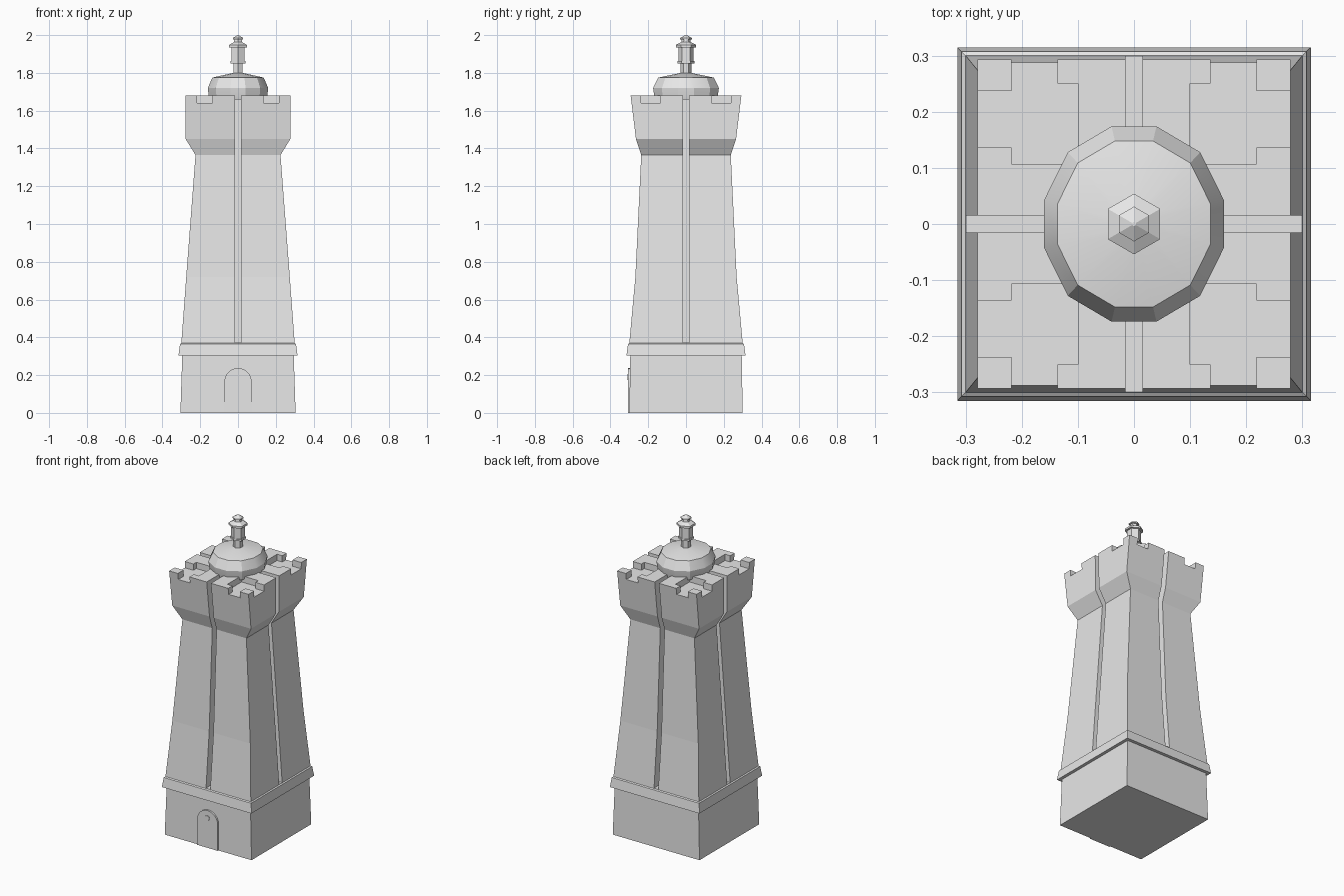
import bpy, bmesh, math

cube = bpy.data.objects.get("Cube")
if cube:
    bpy.data.objects.remove(cube, do_unlink=True)

stone = bpy.data.materials.new("grey_stone")
stone.use_nodes = True
GREY = (0.8, 0.8, 0.8, 1)
stone.diffuse_color = GREY
stone.node_tree.nodes["Principled BSDF"].inputs["Base Color"].default_value = GREY


def finish(bm, name):
    bmesh.ops.recalc_face_normals(bm, faces=bm.faces)
    mesh = bpy.data.meshes.new(name)
    bm.to_mesh(mesh)
    bm.free()
    mesh.materials.append(stone)
    obj = bpy.data.objects.new(name, mesh)
    bpy.context.collection.objects.link(obj)
    return obj


def loft(bm, rings):
    """Bridge rings of 3D points and cap both ends."""
    rows = [[bm.verts.new(p) for p in ring] for ring in rings]
    n = len(rows[0])
    for a, b in zip(rows, rows[1:]):
        for i in range(n):
            j = (i + 1) % n
            bm.faces.new((a[i], a[j], b[j], b[i]))
    bm.faces.new(rows[0][::-1])
    bm.faces.new(rows[-1])


def rect(x0, x1, y0, y1):
    return [(x0, y0), (x1, y0), (x1, y1), (x0, y1)]


def prism(bm, outline, z0, z1):
    loft(bm, [[(x, y, z) for x, y in outline] for z in (z0, z1)])


def smooth(obj, degrees):
    bpy.ops.object.select_all(action='DESELECT')
    obj.select_set(True)
    bpy.context.view_layer.objects.active = obj
    bpy.ops.object.shade_smooth_by_angle(angle=math.radians(degrees))


# Tower: base, ledge, tapering shaft and flared head as (z, half x, half y)
sections = [(0, .305, .30), (.305, .295, .295), (.305, .315, .315),
            (.365, .307, .307), (.37, .30, .30), (.72, .274, .268),
            (1.365, .225, .237), (1.45, .277, .265), (1.68, .279, .293)]
bm = bmesh.new()
loft(bm, [[(x, y, z) for x, y in rect(-hx, hx, -hy, hy)] for z, hx, hy in sections])
tower = finish(bm, "tower")

# Cutters: a sunken court with two crenels per corner, and a slot per side
court = [(.10, .107), (.218, .107), (.218, .136), (.4, .136), (.4, .237),
         (.218, .237), (.218, .4), (.136, .4), (.136, .25), (.10, .25)]
bm = bmesh.new()
for sx in (-1, 1):
    for sy in (-1, 1):
        prism(bm, [(sx * x, sy * y) for x, y in court], 1.64, 1.8)
for s in (-1, 1):
    slot = rect(s * .14, s * .4, -.015, .015)
    prism(bm, slot, .372, 1.8)
    prism(bm, [(y, x) for x, y in slot], .372, 1.8)
cutter = finish(bm, "tower_cutter")
cutter.hide_render = True

cut = tower.modifiers.new("crenels_and_slots", 'BOOLEAN')
cut.operation = 'DIFFERENCE'
cut.solver = 'EXACT'
cut.object = cutter
bpy.context.view_layer.objects.active = tower
tower.select_set(True)
bpy.ops.object.modifier_apply(modifier=cut.name)
bpy.data.objects.remove(cutter, do_unlink=True)

# Dome: twelve-sided drum with a bevelled shoulder and shallow cap
quarter = [(.16, .043), (.118, .128), (.04, .174)]
outline = (quarter + [(-x, y) for x, y in quarter[::-1]]
           + [(-x, -y) for x, y in quarter] + [(x, -y) for x, y in quarter[::-1]])
bm = bmesh.new()
loft(bm, [[(x * s, y * s, z) for x, y in outline]
          for z, s in ((1.66, .94), (1.68, .97), (1.72, 1), (1.775, .85), (1.80, .15))])
smooth(finish(bm, "dome"), 25)

# Lantern finial: stacked six-sided rings as (z, radius)
profile = [(1.78, .029), (1.85, .029), (1.85, .046), (1.862, .046), (1.862, .04),
           (1.935, .04), (1.935, .054), (1.948, .054), (1.963, .025), (1.978, .022),
           (1.978, .031), (1.985, .031), (2.0, .004)]
bm = bmesh.new()
loft(bm, [[(r * math.sin(k * math.pi / 3), r * math.cos(k * math.pi / 3), z)
           for k in range(6)] for z, r in profile])
finish(bm, "lantern_finial")


def front_plate(name, outline, y0, y1):
    bm = bmesh.new()
    loft(bm, [[(x, y, z) for x, z in outline] for y in (y0, y1)])
    return finish(bm, name)


# Arched door with a small round boss
W, SPRING = .072, .165
arch = [(W * math.cos(k * math.pi / 12), SPRING + W * math.sin(k * math.pi / 12))
        for k in range(13)]
front_plate("door", [(-W, 0)] + [(W, 0)] + arch, -.307, -.29)
boss = [(.016 * math.cos(k * math.pi / 4), .19 + .016 * math.sin(k * math.pi / 4))
        for k in range(8)]
front_plate("door_boss", boss, -.311, -.30)
